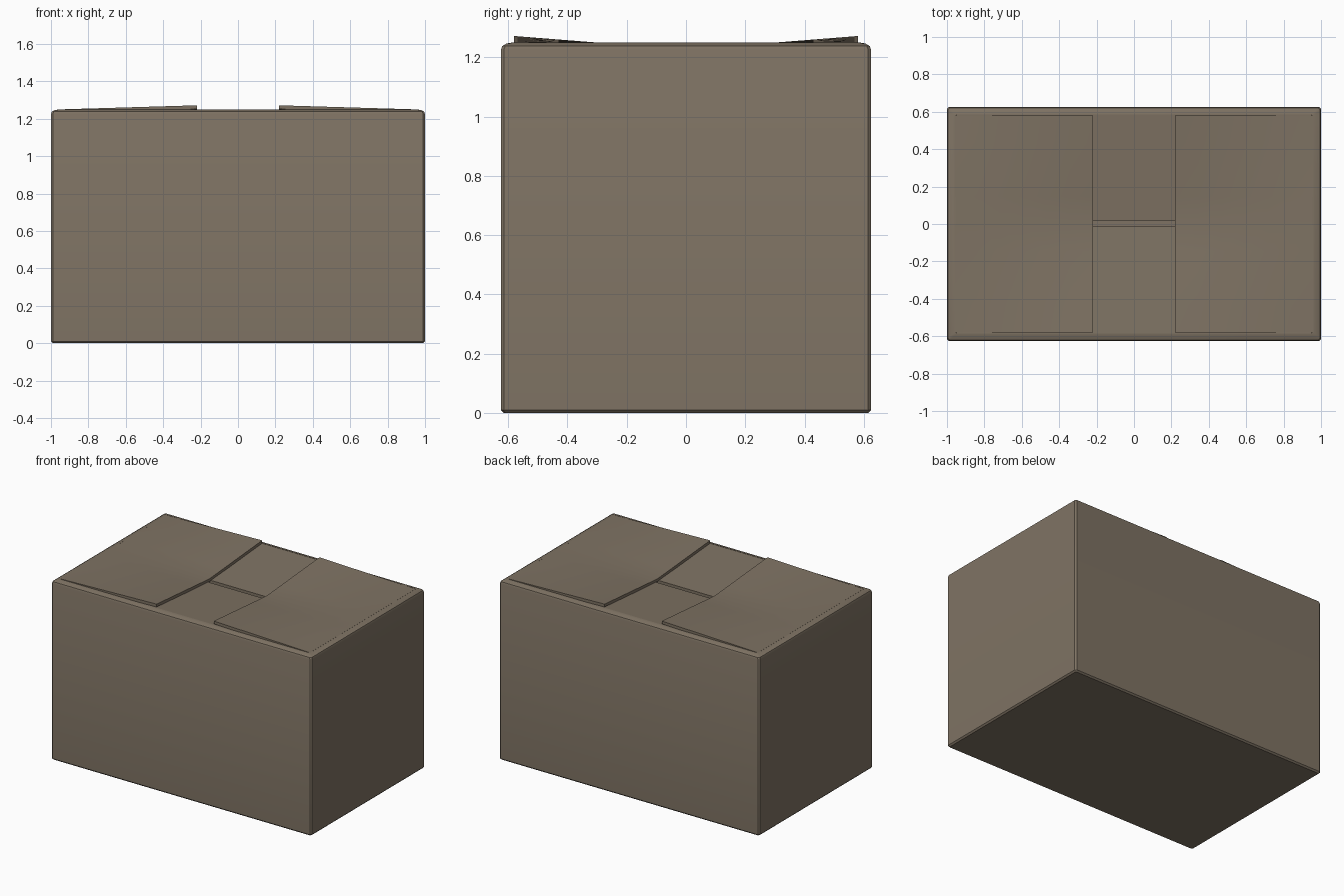
import bpy, bmesh

if "Cube" in bpy.data.objects:
    bpy.data.objects.remove(bpy.data.objects["Cube"])

card = bpy.data.materials.new("cardboard")
card.diffuse_color = (0.21, 0.17, 0.125, 1)
card.use_nodes = True
card.node_tree.nodes["Principled BSDF"].inputs["Base Color"].default_value = card.diffuse_color


def finish(bm, name):
    bmesh.ops.recalc_face_normals(bm, faces=bm.faces)
    me = bpy.data.meshes.new(name)
    bm.to_mesh(me)
    bm.free()
    ob = bpy.data.objects.new(name, me)
    bpy.context.collection.objects.link(ob)
    me.materials.append(card)
    bpy.ops.object.select_all(action='DESELECT')
    ob.select_set(True)
    bpy.context.view_layer.objects.active = ob
    bpy.ops.object.shade_smooth_by_angle(angle=0.5)
    return ob


# Box shell: loops (half x, half y, z, corner cut) from the bottom, over the rim, to the inner floor
bm = bmesh.new()
loops = [(0.99, 0.615, 0, 0.008), (1, 0.625, 0.01, 0.01), (1, 0.625, 1.225, 0.01),
         (0.995, 0.62, 1.238, 0.01), (0.98, 0.605, 1.247, 0.01), (0.955, 0.585, 1.25, 0.006),
         (0.955, 0.585, 1.23, 0.006), (0.975, 0.6, 1.21, 0.006), (0.975, 0.6, 0.025, 0.006)]
rings = []
for a, b, z, c in loops:
    pts = [(a - c, -b), (a, -b + c), (a, b - c), (a - c, b),
           (-a + c, b), (-a, b - c), (-a, -b + c), (-a + c, -b)]
    rings.append([bm.verts.new((x, y, z)) for x, y in pts])
for r, s in zip(rings, rings[1:]):
    for i in range(8):
        j = (i + 1) % 8
        bm.faces.new((r[i], r[j], s[j], s[i]))
bm.faces.new(rings[0])
bm.faces.new(rings[-1])
finish(bm, "box_body")


def flap(name, xs, ys, height, thick):
    """Thick sheet over a grid whose top follows height(x, y)."""
    bm = bmesh.new()
    g = [[bm.verts.new((x, y, height(x, y))) for y in ys] for x in xs]
    for i in range(len(xs) - 1):
        for j in range(len(ys) - 1):
            bm.faces.new((g[i][j], g[i + 1][j], g[i + 1][j + 1], g[i][j + 1]))
    ext = bmesh.ops.extrude_face_region(bm, geom=bm.faces[:], use_keep_orig=True)
    for v in ext["geom"]:
        if isinstance(v, bmesh.types.BMVert):
            v.co.z -= thick
    finish(bm, name)


# Long flaps, sagging toward the middle seam
for name, s, end in (("front_flap", -1, 0.014), ("back_flap", 1, 0.016)):
    flap(name, [-0.95, 0.95], [s * 0.59, s * end],
         lambda x, y: 1.2485 - 0.04 * (1 - abs(y) / 0.59), 0.02)


# Short flaps on top, lifted at the corners and folded down along the middle
def side_height(x, y):
    t = (0.96 - abs(x)) / 0.74
    return 1.25 + t * (-0.024 + 0.046 * abs(y) / 0.58)


for name, s in (("left_flap", -1), ("right_flap", 1)):
    flap(name, [s * (0.22 + 0.74 * i / 6) for i in range(7)],
         [-0.58 + 0.145 * j for j in range(9)], side_height, 0.02)
